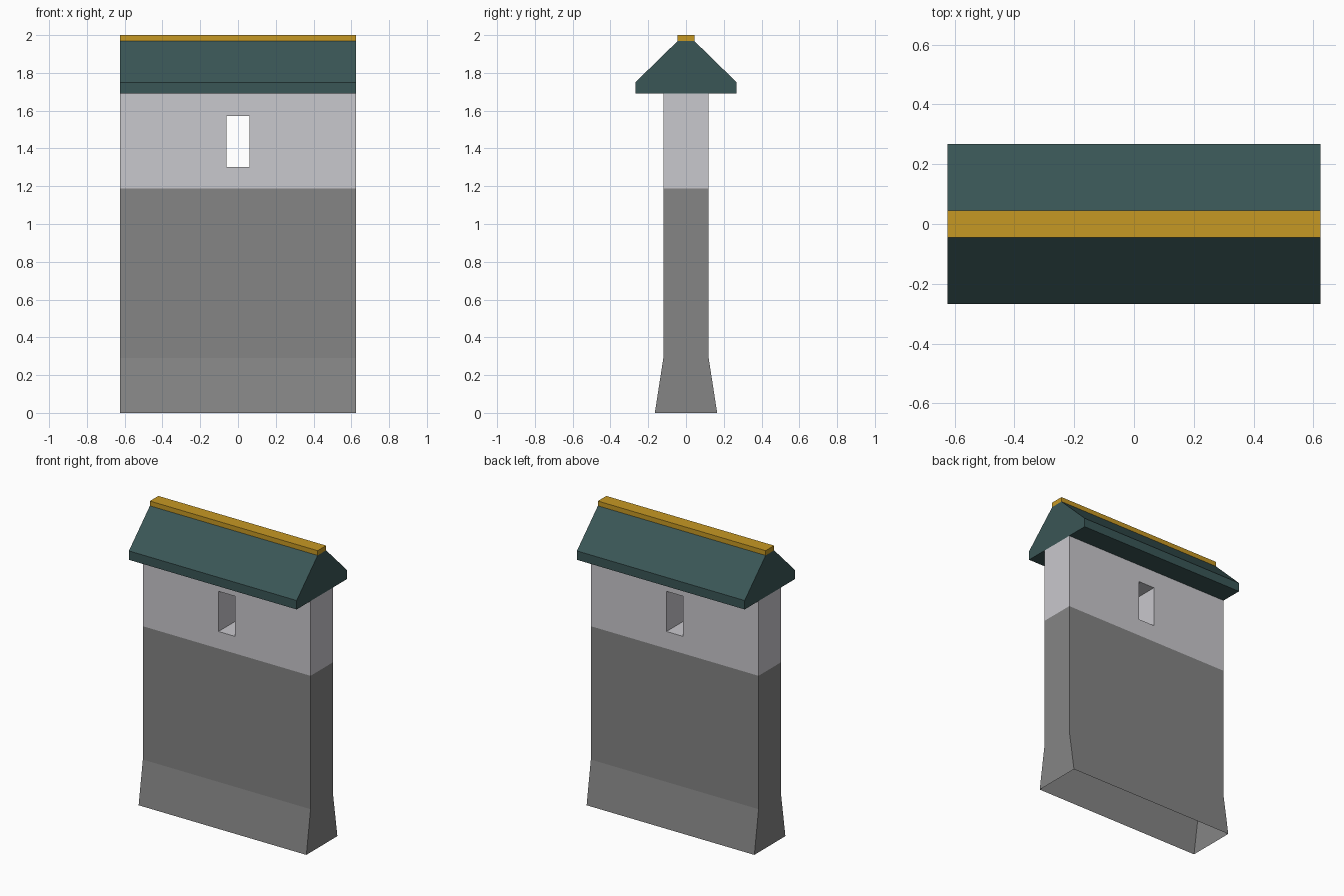
import bpy
import bmesh
from mathutils import Vector

HALF_LENGTH = 0.624

cube = bpy.data.objects.get("Cube")
if cube:
    bpy.data.objects.remove(cube, do_unlink=True)


def material(name, rgb):
    m = bpy.data.materials.new(name)
    m.use_nodes = True
    linear = [((c / 255 + 0.055) / 1.055) ** 2.4 for c in rgb] + [1]
    m.diffuse_color = linear
    m.node_tree.nodes["Principled BSDF"].inputs["Base Color"].default_value = linear
    return m


stone = material("grey_stone", (133, 133, 133))
plaster = material("pale_plaster", (201, 200, 205))
tile = material("dark_teal_tile", (58, 86, 86))
gold = material("gold_trim", (198, 152, 36))


def prism(right_side):
    """Mirror a (y, z) half profile and extrude it along the length."""
    outline = right_side + [(-y, z) for y, z in reversed(right_side)]
    bm = bmesh.new()
    face = bm.faces.new([bm.verts.new((-HALF_LENGTH, y, z)) for y, z in outline])
    out = bmesh.ops.extrude_face_region(bm, geom=[face], use_keep_orig=True)
    verts = [v for v in out["geom"] if isinstance(v, bmesh.types.BMVert)]
    bmesh.ops.translate(bm, verts=verts, vec=(2 * HALF_LENGTH, 0, 0))
    bmesh.ops.recalc_face_normals(bm, faces=bm.faces)
    return bm


def finish(bm, name, *mats):
    mesh = bpy.data.meshes.new(name)
    bm.to_mesh(mesh)
    bm.free()
    for m in mats:
        mesh.materials.append(m)
    obj = bpy.data.objects.new(name, mesh)
    bpy.context.collection.objects.link(obj)
    return obj


# Wall: flared foot, straight shaft, hollow and open below
EAVE, COLOUR_LINE = 1.69, 1.187
WIN_X, WIN_LOW, WIN_HIGH = 0.061, 1.302, 1.572
bm = prism([(0.165, 0), (0.12, 0.29), (0.12, EAVE)])
cuts = [((0, 0, z), (0, 0, 1)) for z in (COLOUR_LINE, WIN_LOW, WIN_HIGH)]
cuts += [((x, 0, 0), (1, 0, 0)) for x in (-WIN_X, WIN_X)]
for co, no in cuts:
    geom = bm.verts[:] + bm.edges[:] + bm.faces[:]
    bmesh.ops.bisect_plane(bm, geom=geom, plane_co=Vector(co), plane_no=Vector(no))

# Remove the hidden top and the open underside
caps = [f for f in bm.faces if abs(f.normal.z) > 0.9]
bmesh.ops.delete(bm, geom=caps, context="FACES")

# Window passing straight through the wall
panes = []
for f in bm.faces:
    c = f.calc_center_median()
    if abs(f.normal.y) > 0.9 and abs(c.x) < WIN_X and WIN_LOW < c.z < WIN_HIGH:
        panes.append(f)
rims = [e for f in panes for e in f.edges]
bmesh.ops.delete(bm, geom=panes, context="FACES_ONLY")
bmesh.ops.bridge_loops(bm, edges=rims)
bmesh.ops.recalc_face_normals(bm, faces=bm.faces)
# Turn the shell outward if needed
front = min(bm.faces, key=lambda f: f.calc_center_median().y)
if front.normal.y > 0:
    bmesh.ops.reverse_faces(bm, faces=bm.faces)
for f in bm.faces:
    f.material_index = int(f.calc_center_median().z > COLOUR_LINE)
finish(bm, "wall", stone, plaster)

# Pitched roof with upright eaves
finish(prism([(0.268, EAVE), (0.268, 1.75), (0.045, 1.968)]), "roof", tile)

# Ridge beam
finish(prism([(0.045, 1.968), (0.045, 2.0)]), "ridge_beam", gold)
